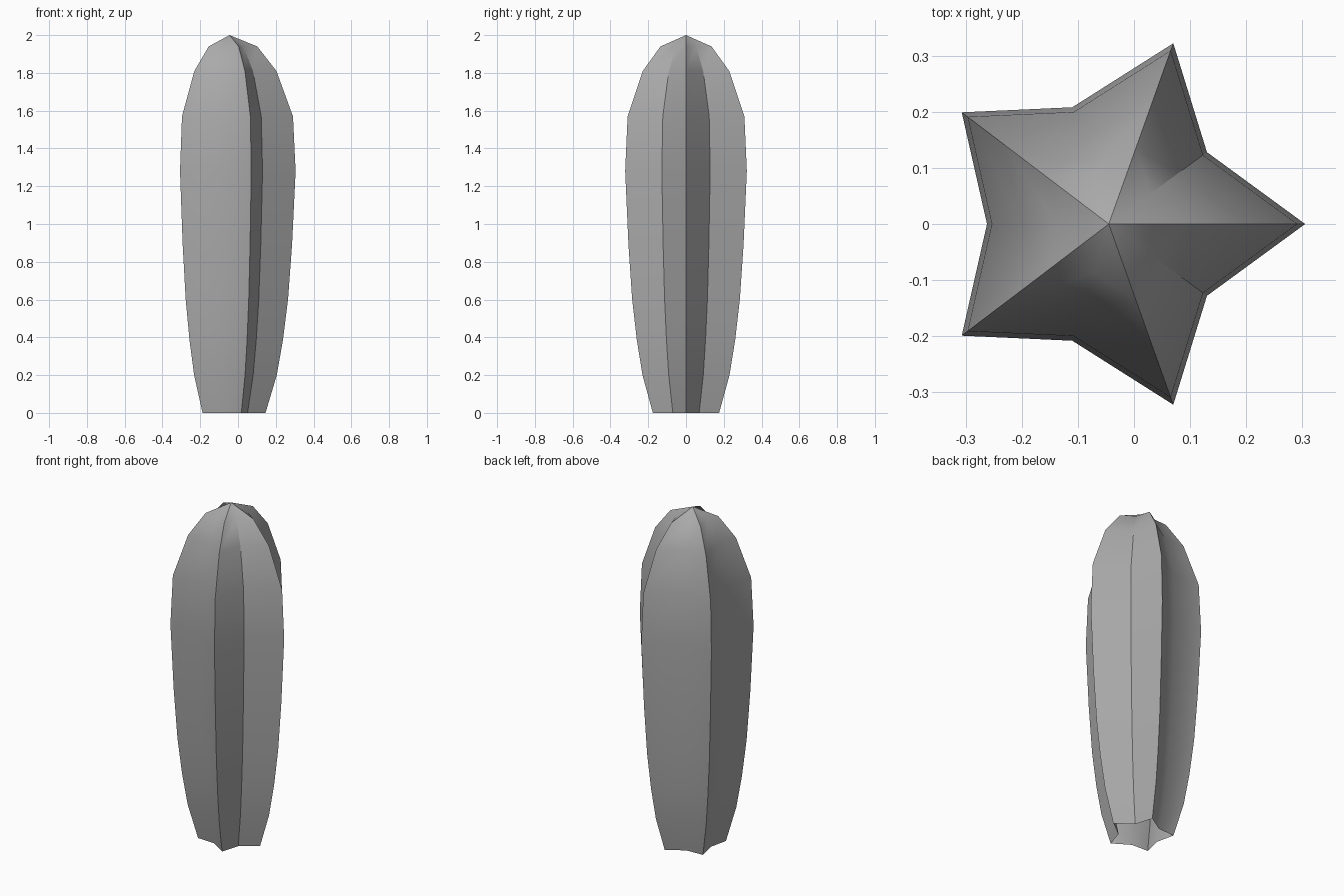
import bpy
import bmesh
import math

if "Cube" in bpy.data.objects:
    bpy.data.objects.remove(bpy.data.objects["Cube"], do_unlink=True)

# Plain grey skin
grey = bpy.data.materials.new("plain grey")
grey.use_nodes = True
colour = (0.4, 0.4, 0.4, 1)
grey.diffuse_color = colour
grey.node_tree.nodes["Principled BSDF"].inputs["Base Color"].default_value = colour

AXIS_X = -0.045

# Half of the five-ridged cross-section at full width, relative to the axis
half = [(0.35, 0), (0.175, 0.128), (0.115, 0.322),
        (-0.065, 0.208), (-0.262, 0.199), (-0.217, 0)]
section = half + [(x, -y) for x, y in reversed(half[1:-1])]

# Height and width scale of each ring, from the open base upward
levels = [(0, 0.545), (0.2, 0.715), (0.385, 0.808), (0.6, 0.885),
          (0.89, 0.946), (1.28, 1), (1.57, 0.96), (1.81, 0.71), (1.94, 0.42)]

# Ribbed body: stacked star rings closed by a pointed tip
bm = bmesh.new()
rings = [[bm.verts.new((AXIS_X + x * s, y * s, z)) for x, y in section]
         for z, s in levels]
tip = bm.verts.new((AXIS_X, 0, 2))
count = len(section)
for i in range(count):
    j = (i + 1) % count
    for low, high in zip(rings, rings[1:]):
        bm.faces.new((low[i], low[j], high[j], high[i]))
    bm.faces.new((rings[-1][i], rings[-1][j], tip))

mesh = bpy.data.meshes.new("ribbed_body")
bm.to_mesh(mesh)
bm.free()
mesh.materials.append(grey)
body = bpy.data.objects.new("ribbed_body", mesh)
bpy.context.collection.objects.link(body)

# Smooth along the ribs, crisp at the ridges
bpy.ops.object.select_all(action='DESELECT')
body.select_set(True)
bpy.context.view_layer.objects.active = body
bpy.ops.object.shade_smooth_by_angle(angle=math.radians(32))
